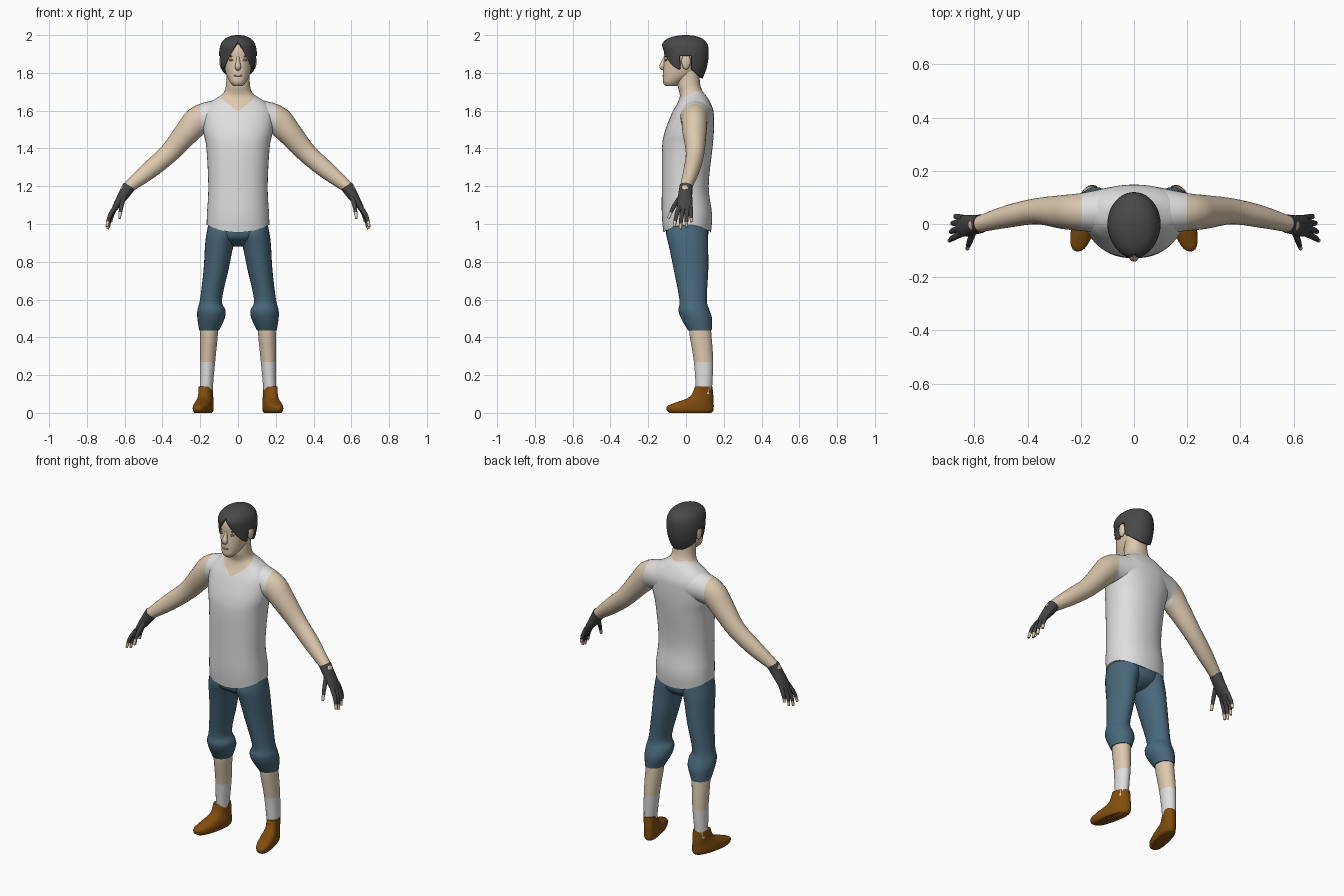
import bpy, bmesh, math
from mathutils import Vector

if "Cube" in bpy.data.objects:
    bpy.data.objects.remove(bpy.data.objects["Cube"])


def material(name, r, g, b):
    m = bpy.data.materials.new(name)
    m.use_nodes = True
    m.diffuse_color = (r, g, b, 1)
    m.node_tree.nodes["Principled BSDF"].inputs["Base Color"].default_value = (r, g, b, 1)
    return m


SKIN = material("skin", .72, .58, .42)
WHITE = material("white_cloth", .74, .74, .74)
BLUE = material("blue_denim", .065, .14, .2)
BROWN = material("brown_leather", .22, .075, .004)
HAIR = material("dark_hair", .065, .065, .065)
GLOVE = material("dark_glove", .06, .06, .062)
FEATURE = material("face_shadow", .2, .15, .11)
LIP = material("lip", .45, .3, .23)


def finish(name, bm, mats):
    bmesh.ops.recalc_face_normals(bm, faces=bm.faces)
    me = bpy.data.meshes.new(name)
    bm.to_mesh(me)
    bm.free()
    for m in mats:
        me.materials.append(m)
    ob = bpy.data.objects.new(name, me)
    bpy.context.collection.objects.link(ob)
    bpy.ops.object.select_all(action='DESELECT')
    ob.select_set(True)
    bpy.context.view_layer.objects.active = ob
    bpy.ops.object.shade_smooth_by_angle(angle=math.radians(50))
    return ob


def smooth_rings(rings, steps):
    # Catmull-Rom interpolation through the key sections
    keys = [Vector(r) for r in rings]
    out = []
    for i in range(len(keys) - 1):
        p0, p1, p2 = keys[max(i - 1, 0)], keys[i], keys[i + 1]
        p3 = keys[min(i + 2, len(keys) - 1)]
        for k in range(steps):
            t = k / steps
            out.append(p1 + .5 * t * ((p2 - p0) + t * ((2 * p0 - 5 * p1 + 4 * p2 - p3)
                       + t * (3 * (p1 - p2) + p3 - p0))))
    return out + [keys[-1]]


def loft(rings, n=28, steps=4, power=2, flat=True):
    # rings: x, y, z, half width, half depth; flat sections lie level
    rows = smooth_rings(rings, steps)
    bm = bmesh.new()
    loops = []
    for i, r in enumerate(rows):
        c = Vector(r[:3])
        u, v = Vector((1, 0, 0)), Vector((0, 1, 0))
        if not flat:
            t = Vector(rows[min(i + 1, len(rows) - 1)][:3]) - Vector(rows[max(i - 1, 0)][:3])
            u = v.cross(t).normalized()
            v = t.cross(u).normalized()
        loop = []
        for k in range(n):
            a = 2 * math.pi * k / n
            ca, sa = math.cos(a), math.sin(a)
            ca = math.copysign(abs(ca) ** (2 / power), ca)
            sa = math.copysign(abs(sa) ** (2 / power), sa)
            loop.append(bm.verts.new(c + u * ca * r[3] + v * sa * r[4]))
        loops.append(loop)
    for a, b in zip(loops, loops[1:]):
        for k in range(n):
            bm.faces.new((a[k], a[(k + 1) % n], b[(k + 1) % n], b[k]))
    bm.faces.new(loops[0])
    bm.faces.new(loops[-1])
    return bm


def cut(bm, co, no):
    bmesh.ops.bisect_plane(bm, geom=bm.verts[:] + bm.edges[:] + bm.faces[:],
                           plane_co=co, plane_no=no)


def paint(bm, rule):
    for f in bm.faces:
        f.material_index = int(rule(f.calc_center_median()))


def blob(name, loc, scale, mat):
    bm = bmesh.new()
    bmesh.ops.create_uvsphere(bm, u_segments=16, v_segments=10, radius=1)
    bmesh.ops.scale(bm, vec=scale, verts=bm.verts)
    bmesh.ops.translate(bm, vec=loc, verts=bm.verts)
    finish(name, bm, [mat])


def level(z, y0, y1, rx, x=0):
    # level section from its front and back limits
    return (x, (y0 + y1) / 2, z, rx, (y1 - y0) / 2)


# Shirt and neck, with a curved hem and a V neckline
bm = loft([level(.955, -.12, .132, .166), level(1.05, -.128, .138, .164),
           level(1.2, -.128, .12, .157), level(1.4, -.127, .14, .167),
           level(1.48, -.115, .147, .182), level(1.55, -.09, .148, .19),
           level(1.6, -.068, .145, .186), level(1.64, -.045, .13, .155),
           level(1.675, -.033, .11, .1), level(1.7, -.036, .09, .073),
           level(1.74, -.045, .075, .063), level(1.82, -.04, .07, .06)],
          n=48, power=2.25)
for v in bm.verts:
    v.co.z += .04 * (v.co.x / .165) ** 2 * max(0, (1.1 - v.co.z) / .145)
for s in (1, -1):
    cut(bm, (0, -.065, 1.6), (-.45 * s, -.6, 1))
paint(bm, lambda c: c.z > 1.6 + .45 * abs(c.x) + .6 * (c.y + .065))
finish("shirt_and_neck", bm, [WHITE, SKIN])

# Trouser seat
finish("trouser_seat", loft([level(1.06, -.1, .115, .15), level(.98, -.107, .118, .16),
                             level(.93, -.1, .115, .15), level(.9, -.06, .09, .1),
                             level(.882, -.03, .06, .03)]), [BLUE])

# Head and nose
finish("head", loft([level(1.73, -.108, -.05, .024), level(1.75, -.122, -.02, .042),
                     level(1.785, -.122, .04, .06), level(1.82, -.121, .085, .07),
                     level(1.87, -.116, .105, .078), level(1.92, -.115, .105, .08),
                     level(1.96, -.095, .09, .066), level(1.985, -.05, .05, .035)], power=2.1),
       [SKIN])
finish("nose", loft([(0, -.108, 1.885, .008, .01), (0, -.118, 1.855, .011, .014),
                     (0, -.127, 1.832, .017, .015), (0, -.115, 1.818, .011, .008)],
                    n=14, flat=False), [SKIN])
blob("mouth", (0, -.12, 1.785), (.024, .005, .005), LIP)

# Hair shell with parted fringe, ear openings and nape line
bm = loft([level(1.75, -.07, .08, .065), level(1.8, -.1, .1, .085),
           level(1.84, -.112, .113, .094), level(1.9, -.12, .12, .1),
           level(1.95, -.127, .115, .092), level(1.98, -.1, .088, .07),
           level(1.995, -.055, .05, .04), level(2, -.012, .01, .01)], n=40)
for s in (1, -1):
    cut(bm, (0, 0, 1.97), (1.8 * s, 0, 1))
cut(bm, (0, .03, 0), (0, 1, 0))
cut(bm, (0, -.035, 0), (0, 1, 0))
cut(bm, (0, 0, 1.89), (0, 0, 1))
cut(bm, (0, 0, 1.84), (0, .8, 1))


def bare(c):
    if c.y < -.035:
        return c.z < 1.97 - 1.8 * abs(c.x)
    if c.y < .03:
        return c.z < 1.89
    return c.z < 1.84 - .8 * c.y


bmesh.ops.delete(bm, geom=[f for f in bm.faces if bare(f.calc_center_median())],
                 context='FACES')
hair = finish("hair", bm, [HAIR])
shell = hair.modifiers.new("thickness", 'SOLIDIFY')
shell.thickness = .018
shell.offset = -1

# Finger paths: knuckle, middle joint, tip
FINGERS = {
    "thumb": ((.603, -.025, 1.15), (.618, -.066, 1.09), (.627, -.093, 1.03)),
    "index_finger": ((.65, -.036, 1.09), (.68, -.052, 1.04), (.695, -.063, .985)),
    "middle_finger": ((.653, -.014, 1.085), (.68, -.025, 1.03), (.69, -.03, .973)),
    "ring_finger": ((.652, .006, 1.09), (.677, .003, 1.035), (.684, .002, .983)),
    "little_finger": ((.643, .022, 1.1), (.666, .027, 1.05), (.673, .03, 1.01)),
}

for side, s in (("left", 1), ("right", -1)):
    def mirrored(rings):
        return [(r[0] * s,) + tuple(r[1:]) for r in rings]

    # Arm, with the shirt shoulder on its inner end
    bm = loft(mirrored([(.08, .05, 1.573, .09, .09), (.2, .045, 1.552, .079, .071),
                        (.265, .045, 1.49, .067, .064), (.365, .048, 1.375, .053, .049),
                        (.475, .028, 1.28, .046, .042), (.58, 0, 1.195, .031, .031),
                        (.6, -.002, 1.17, .026, .03)]), flat=False)
    cut(bm, (.2 * s, 0, 0), (1, 0, 0))
    paint(bm, lambda c: abs(c.x) > .2)
    finish(side + "_arm", bm, [WHITE, SKIN])

    # Fingerless glove and bare fingertips
    finish(side + "_glove", loft(mirrored([
        (.576, .001, 1.2, .034, .035), (.605, -.004, 1.155, .029, .037),
        (.635, -.007, 1.11, .021, .041), (.66, -.008, 1.072, .013, .034)]), flat=False), [GLOVE])
    for name, path in FINGERS.items():
        radii = (.013, .011, .007)
        bm = loft(mirrored([p + (r, r) for p, r in zip(path, radii)]), n=12, flat=False)
        a, b = (Vector(p) for p in mirrored(path[1:]))
        edge, along = a.lerp(b, .5), b - a
        cut(bm, edge, along)
        paint(bm, lambda c: (c - edge).dot(along) > 0)
        finish(side + "_" + name, bm, [GLOVE, SKIN])

    # Trouser leg gathered at the knee
    finish(side + "_trouser_leg", loft(mirrored([
        level(1.03, -.09, .105, .07, .08), level(.95, -.104, .116, .082, .085),
        level(.88, -.09, .117, .075, .1), level(.76, -.065, .118, .066, .116),
        level(.6, -.035, .11, .058, .143), level(.545, -.04, .124, .074, .141),
        level(.5, -.026, .138, .072, .143), level(.435, .012, .136, .052, .153)])), [BLUE])

    # Shin and sock
    bm = loft(mirrored([level(.47, .02, .13, .045, .152), level(.42, .018, .134, .047, .153),
                        level(.27, .042, .144, .04, .161), level(.1, .054, .136, .033, .17)]))
    cut(bm, (0, 0, .27), (0, 0, 1))
    paint(bm, lambda c: c.z < .27)
    finish(side + "_shin_and_sock", bm, [SKIN, WHITE])

    # Shoe, turned outward toward the toe
    bm = loft([level(0, -.085, .135, .036, .167), level(.012, -.1, .145, .044, .167),
               level(.035, -.1, .147, .045, .167), level(.055, -.055, .146, .042, .167),
               level(.085, .02, .145, .037, .168), level(.14, .048, .14, .036, .169)],
              power=2.4)
    for v in bm.verts:
        v.co.x = s * (v.co.x + .22 * (.1 - v.co.y))
    finish(side + "_shoe", bm, [BROWN])

    # Ear, eye and brow
    blob(side + "_ear", (.085 * s, 0, 1.86), (.013, .024, .042), SKIN)
    blob(side + "_eye", (.034 * s, -.106, 1.868), (.015, .005, .006), FEATURE)
    blob(side + "_brow", (.036 * s, -.105, 1.888), (.02, .005, .003), FEATURE)
